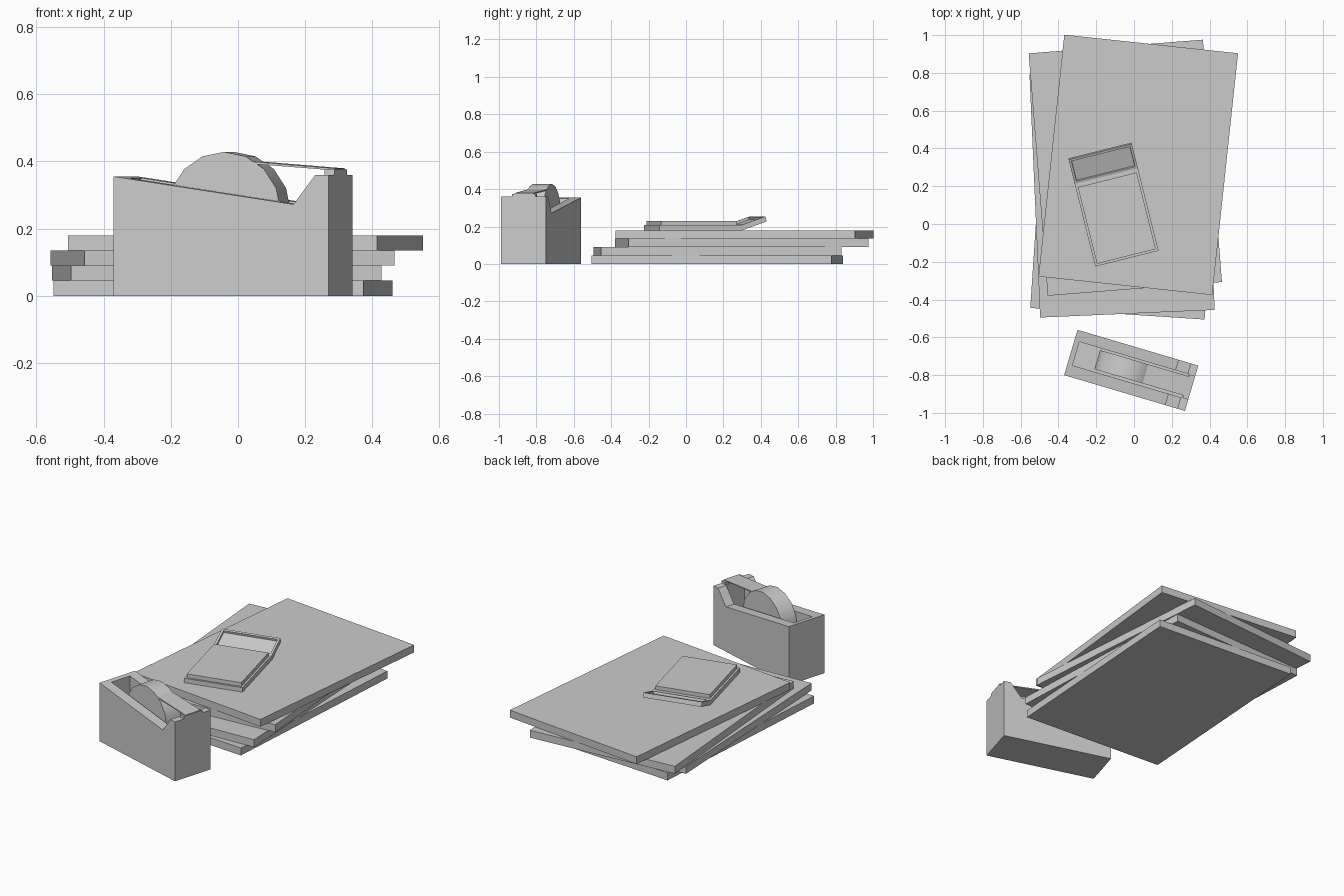
import bpy, bmesh, math
from mathutils import Matrix, Vector

if "Cube" in bpy.data.objects:
    bpy.data.objects.remove(bpy.data.objects["Cube"])


def frame(x, y, deg, z=0.0):
    return Matrix.Translation((x, y, z)) @ Matrix.Rotation(math.radians(deg), 4, 'Z')


def finish(name, bm, mat):
    bmesh.ops.recalc_face_normals(bm, faces=bm.faces)
    me = bpy.data.meshes.new(name)
    bm.to_mesh(me)
    bm.free()
    ob = bpy.data.objects.new(name, me)
    ob.matrix_world = mat
    bpy.context.collection.objects.link(ob)
    return ob


def prism(pts, axis, a, b):
    """Extrude a 2D profile along 'X' (profile y,z) or 'Y' (profile x,z)."""
    bm = bmesh.new()
    place = (lambda p, t: (t, p[0], p[1])) if axis == 'X' else (lambda p, t: (p[0], t, p[1]))
    f = bm.faces.new([bm.verts.new(place(p, a)) for p in pts])
    ext = bmesh.ops.extrude_face_region(bm, geom=[f])['geom']
    off = Vector(place((0, 0), b - a))
    bmesh.ops.translate(bm, verts=[v for v in ext if isinstance(v, bmesh.types.BMVert)], vec=off)
    bmesh.ops.recalc_face_normals(bm, faces=bm.faces)
    return bm


def box(x0, x1, y0, y1, z0, z1):
    return prism([(x0, z0), (x1, z0), (x1, z1), (x0, z1)], 'Y', y0, y1)


# Stack of four twisted books
W, L, T = 0.925, 1.287, 0.045
stack = [(-0.045, 0.167, -3.8), (-0.063, 0.168, 2.5), (-0.046, 0.298, 4.5), (0.0225, 0.313, -6.1)]
for i, (x, y, a) in enumerate(stack):
    finish(f"book_{i + 1}", box(-W / 2, W / 2, -L / 2, L / 2, i * T, (i + 1) * T), frame(x, y, a))

# Calculator: bent body with a recessed screen, plus raised key pad
calc = frame(-0.205, -0.225, 14, 0.18)
bm = prism([(0, 0), (0.455, 0), (0.59, 0.047), (0.583, 0.074), (0.45, 0.027), (0, 0.027)], 'X', 0, 0.345)
screen = max((f for f in bm.faces if f.normal.z > 0.5), key=lambda f: f.calc_center_median().z)
bmesh.ops.inset_individual(bm, faces=[screen], thickness=0.018, depth=0)
bmesh.ops.inset_individual(bm, faces=[screen], thickness=0.002, depth=-0.013)
finish("calculator_body", bm, calc)
finish("calculator_pad", box(0.012, 0.333, 0.012, 0.43, 0.02, 0.05), calc)

# Tape dispenser body with a hollowed slot
disp = frame(-0.37, -0.80, -16.5)
body = finish("dispenser_body", prism(
    [(0, 0), (0.667, 0), (0.667, 0.36), (0.626, 0.36), (0.558, 0.272), (0, 0.355)], 'Y', 0, 0.25), disp)
cutter = finish("slot_cutter", box(0.028, 0.63, 0.062, 0.192, 0.07, 0.6), disp)
cutter.hide_render = True
bpy.context.view_layer.objects.active = body
mod = body.modifiers.new("slot", 'BOOLEAN')
mod.operation, mod.solver, mod.object = 'DIFFERENCE', 'EXACT', cutter
bpy.ops.object.modifier_apply(modifier=mod.name)
bpy.data.objects.remove(cutter)

# Tape roll, 16 sides
R, n = 0.175, 16
ring = [(0.32 + R * math.sin(2 * math.pi * k / n), 0.253 + R * math.cos(2 * math.pi * k / n)) for k in range(n)]
roll = finish("tape_roll", prism(ring, 'Y', 0.076, 0.181), disp)
bpy.ops.object.select_all(action='DESELECT')
roll.select_set(True)
bpy.context.view_layer.objects.active = roll
bpy.ops.object.shade_smooth_by_angle(angle=math.radians(35))

# Pulled tape strip and cutting bar
finish("tape_strip", prism([(0.41, 0.392), (0.664, 0.373), (0.664, 0.379), (0.41, 0.399)], 'Y', 0.076, 0.181), disp)
finish("cutting_bar", box(0.636, 0.667, 0.062, 0.192, 0.34, 0.375), disp)
